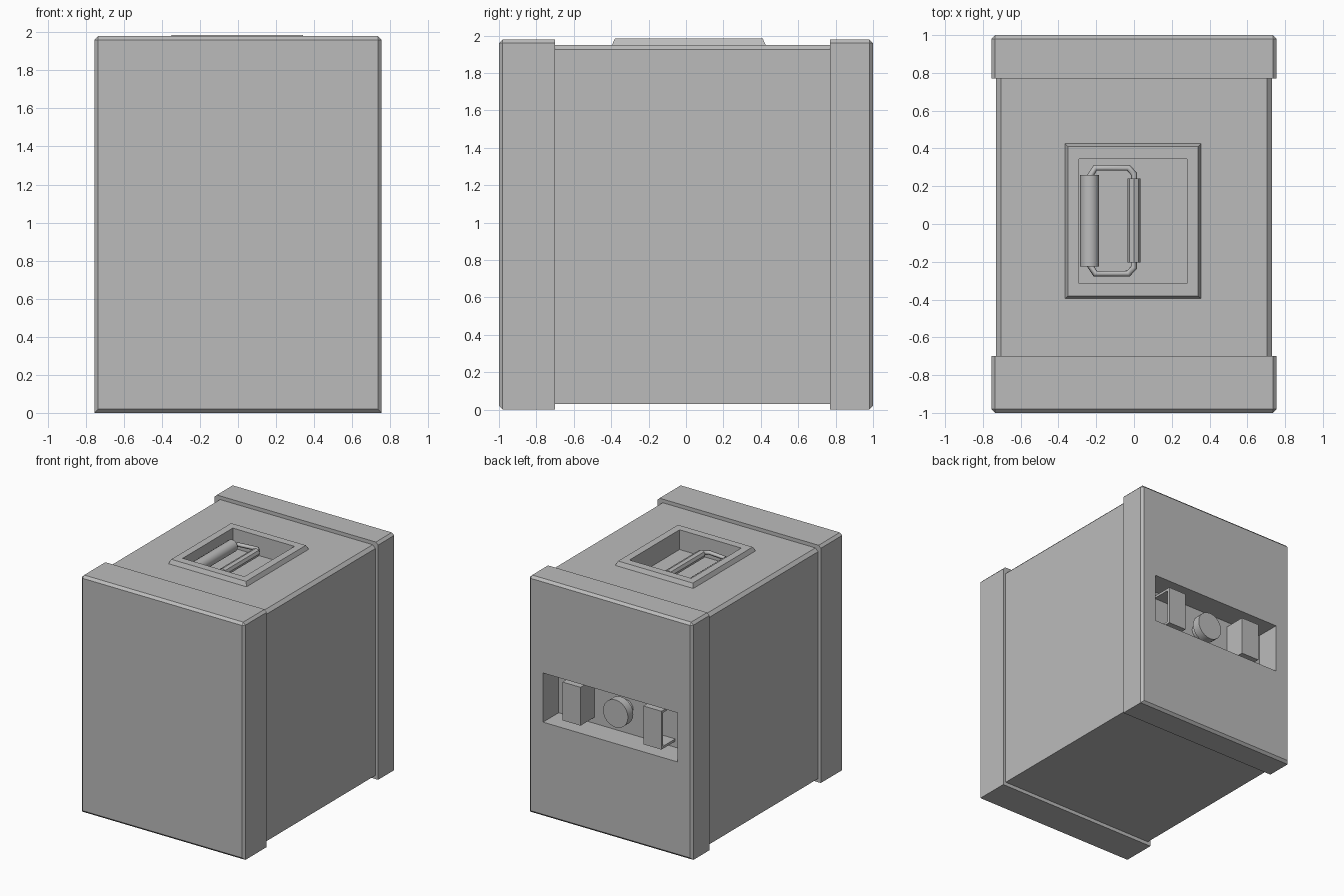
import bpy, bmesh
from mathutils import Vector

if "Cube" in bpy.data.objects:
    bpy.data.objects.remove(bpy.data.objects["Cube"])

grey = bpy.data.materials.new("plain_grey")
grey.use_nodes = True
grey.diffuse_color = (0.5, 0.5, 0.5, 1)
grey.node_tree.nodes["Principled BSDF"].inputs["Base Color"].default_value = (0.5, 0.5, 0.5, 1)


def finish(name, bm):
    bmesh.ops.recalc_face_normals(bm, faces=bm.faces)
    mesh = bpy.data.meshes.new(name)
    bm.to_mesh(mesh)
    bm.free()
    mesh.materials.append(grey)
    obj = bpy.data.objects.new(name, mesh)
    bpy.context.collection.objects.link(obj)
    return obj


def box(name, lo, hi, bevel=0, rule=None):
    """Box between two corners; edges whose midpoint meets the rule are chamfered."""
    bm = bmesh.new()
    bmesh.ops.create_cube(bm, size=1)
    lo, hi = Vector(lo), Vector(hi)
    for v in bm.verts:
        v.co = (lo + hi) / 2 + v.co * (hi - lo)
    if bevel:
        edges = [e for e in bm.edges if rule((e.verts[0].co + e.verts[1].co) / 2)]
        bmesh.ops.bevel(bm, geom=edges, offset=bevel, segments=1, affect='EDGES')
    return finish(name, bm)


def cut(target, cutter):
    """Apply a boolean difference and drop the cutter."""
    mod = target.modifiers.new("recess", 'BOOLEAN')
    mod.operation, mod.solver, mod.object = 'DIFFERENCE', 'EXACT', cutter
    bpy.context.view_layer.objects.active = target
    bpy.ops.object.modifier_apply(modifier=mod.name)
    bpy.data.objects.remove(cutter)


def rod(name, a, b, radius, sides=16):
    a, b = Vector(a), Vector(b)
    bm = bmesh.new()
    bmesh.ops.create_cone(bm, cap_ends=True, segments=sides, radius1=radius,
                          radius2=radius, depth=(b - a).length)
    turn = (b - a).to_track_quat('Z', 'Y')
    for v in bm.verts:
        v.co = turn @ v.co + (a + b) / 2
    obj = finish(name, bm)
    bpy.ops.object.select_all(action='DESELECT')
    obj.select_set(True)
    bpy.context.view_layer.objects.active = obj
    bpy.ops.object.shade_smooth_by_angle()
    return obj


# Main case and end caps
body = box("body", (-0.73, -0.72, 0.03), (0.73, 0.775, 1.95), 0.025,
           lambda m: m.z > 1.9 and abs(m.x) > 0.7)
front_cap = box("front_cap", (-0.755, -1, 0), (0.755, -0.7, 1.98), 0.02,
                lambda m: m.y < -0.99 or (m.z > 1.9 and abs(m.x) > 0.7))
back_cap = box("back_cap", (-0.755, 0.77, 0), (0.755, 1, 1.98), 0.02,
               lambda m: m.y > 0.99 or (m.z > 1.9 and abs(m.x) > 0.7))

# Raised frame around the handle, tapering upwards
frame = box("handle_frame", (-0.37, -0.4, 1.94), (0.36, 0.43, 1.985))
middle = Vector((-0.005, 0.015, 0))
for v in frame.data.vertices:
    if v.co.z > 1.96:
        v.co.x -= 0.02 if v.co.x > middle.x else -0.02
        v.co.y -= 0.02 if v.co.y > middle.y else -0.02

# Recesses for the carrying handle and the rear latches
for part in (body, frame):
    cut(part, box("handle_cutter", (-0.29, -0.315, 1.82), (0.28, 0.345, 2.1)))
cut(back_cap, box("latch_cutter", (-0.62, 0.795, 0.79), (0.62, 1.1, 1.2)))

# Carrying handle: hinge barrel, wire loop and grip
rod("handle_hinge", (-0.235, -0.225, 1.885), (-0.235, 0.26, 1.885), 0.05)
rod("handle_grip", (0, -0.205, 1.9), (0, 0.24, 1.9), 0.035, 8)
path = [(-0.235, 0.25), (-0.205, 0.298), (-0.03, 0.298), (0, 0.265),
        (0, -0.23), (-0.03, -0.263), (-0.205, -0.263), (-0.235, -0.215)]
curve = bpy.data.curves.new("handle_wire", 'CURVE')
curve.dimensions = '3D'
curve.bevel_depth = 0.017
curve.bevel_resolution = 1
curve.use_fill_caps = True
spline = curve.splines.new('POLY')
spline.points.add(len(path) - 1)
for point, (x, y) in zip(spline.points, path):
    point.co = (x, y, 1.9 + 0.06 * min(x, 0), 1)
curve.materials.append(grey)
bpy.context.collection.objects.link(bpy.data.objects.new("handle_wire", curve))

# Rear latches: thin housings open towards the outer side
for side, label in ((1, "left"), (-1, "right")):
    xs = sorted((side * 0.29, side * 0.457))
    latch = box(label + "_latch", (xs[0], 0.79, 0.84), (xs[1], 0.977, 1.16))
    hollow = sorted((side * 0.31, side * 0.6))
    cut(latch, box("latch_hollow", (hollow[0], 0.7, 0.86), (hollow[1], 0.957, 1.14)))

# Round release button between the latches
rod("button", (0, 0.86, 1), (0, 0.93, 1), 0.115, 24)
rod("button_stem", (0, 0.79, 1), (0, 0.87, 1), 0.07, 16)
